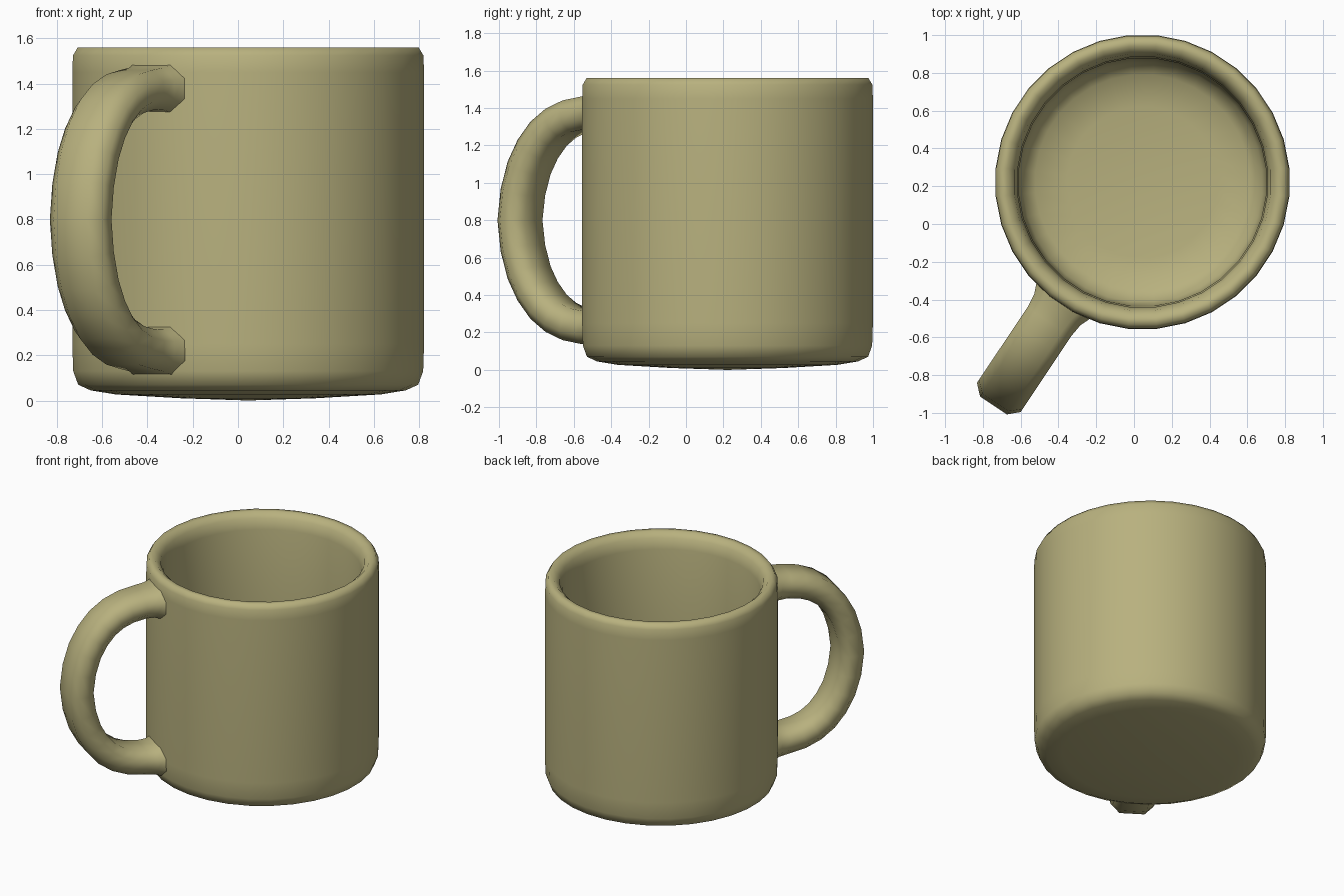
import bpy, bmesh, math
from mathutils import Vector

if "Cube" in bpy.data.objects:
    bpy.data.objects.remove(bpy.data.objects["Cube"])

CENTRE = Vector((0.045, 0.222, 0))
SIDES = 32

clay = bpy.data.materials.new("glazed_clay")
clay.diffuse_color = (0.48, 0.44, 0.21, 1)
clay.use_nodes = True
clay.node_tree.nodes["Principled BSDF"].inputs["Base Color"].default_value = clay.diffuse_color


def finish(bm, name):
    bmesh.ops.remove_doubles(bm, verts=bm.verts, dist=1e-4)
    bmesh.ops.recalc_face_normals(bm, faces=bm.faces)
    for f in bm.faces:
        f.smooth = True
    mesh = bpy.data.meshes.new(name)
    bm.to_mesh(mesh)
    bm.free()
    mesh.materials.append(clay)
    obj = bpy.data.objects.new(name, mesh)
    obj.location = CENTRE
    bpy.context.collection.objects.link(obj)
    return obj


# Cup: one closed profile, from the underside over the rim to the inner floor
profile = [(0, 0), (0.30, 0.010), (0.59, 0.027), (0.70, 0.045), (0.755, 0.07),
           (0.777, 0.13), (0.781, 0.25), (0.781, 0.85), (0.781, 1.45),
           (0.778, 1.525), (0.757, 1.56), (0.72, 1.56), (0.682, 1.525),
           (0.665, 1.45), (0.658, 0.85), (0.655, 0.28), (0.635, 0.18),
           (0.57, 0.125), (0.40, 0.10), (0, 0.09)]
bm = bmesh.new()
a = math.pi / SIDES
verts = [bm.verts.new((r * math.cos(a), r * math.sin(a), z)) for r, z in profile]
edges = [bm.edges.new(pair) for pair in zip(verts, verts[1:])]
bmesh.ops.spin(bm, geom=verts + edges, cent=(0, 0, 0), axis=(0, 0, 1),
               angle=math.tau, steps=SIDES, use_duplicate=False)
finish(bm, "cup")

# Handle: upper half of the path (reach, height from middle, thickness), mirrored
upper = [(0.72, 0.578, 1.3), (0.765, 0.578, 1.2), (0.81, 0.577, 1.06),
         (0.88, 0.573, 1.0), (0.98, 0.556, 1.0), (1.07, 0.52, 1.0),
         (1.15, 0.463, 1.0), (1.22, 0.38, 1.0), (1.275, 0.28, 1.0),
         (1.315, 0.15, 1.0)]
path = upper + [(1.334, 0, 1.0)] + [(r, -z, s) for r, z, s in reversed(upper)]
section = [(0.139, 0.037), (0.085, 0.088), (-0.085, 0.088), (-0.139, 0.037),
           (-0.139, -0.037), (-0.085, -0.088), (0.085, -0.088), (0.139, -0.037)]
out = Vector((-0.555, -0.832, 0)).normalized()
up = Vector((0, 0, 1))
side = up.cross(out)
points = [out * r + up * (0.8 + z) for r, z, s in path]

bm = bmesh.new()
rings = []
for i, p in enumerate(points):
    tangent = points[min(i + 1, len(points) - 1)] - points[max(i - 1, 0)]
    normal = side.cross(tangent).normalized()
    s = path[i][2]
    rings.append([bm.verts.new(p + side * w * s + normal * t * s) for w, t in section])
for r0, r1 in zip(rings, rings[1:]):
    for k in range(len(section)):
        j = (k + 1) % len(section)
        bm.faces.new((r0[k], r0[j], r1[j], r1[k]))
bm.faces.new(rings[0])
bm.faces.new(rings[-1])
finish(bm, "handle")
